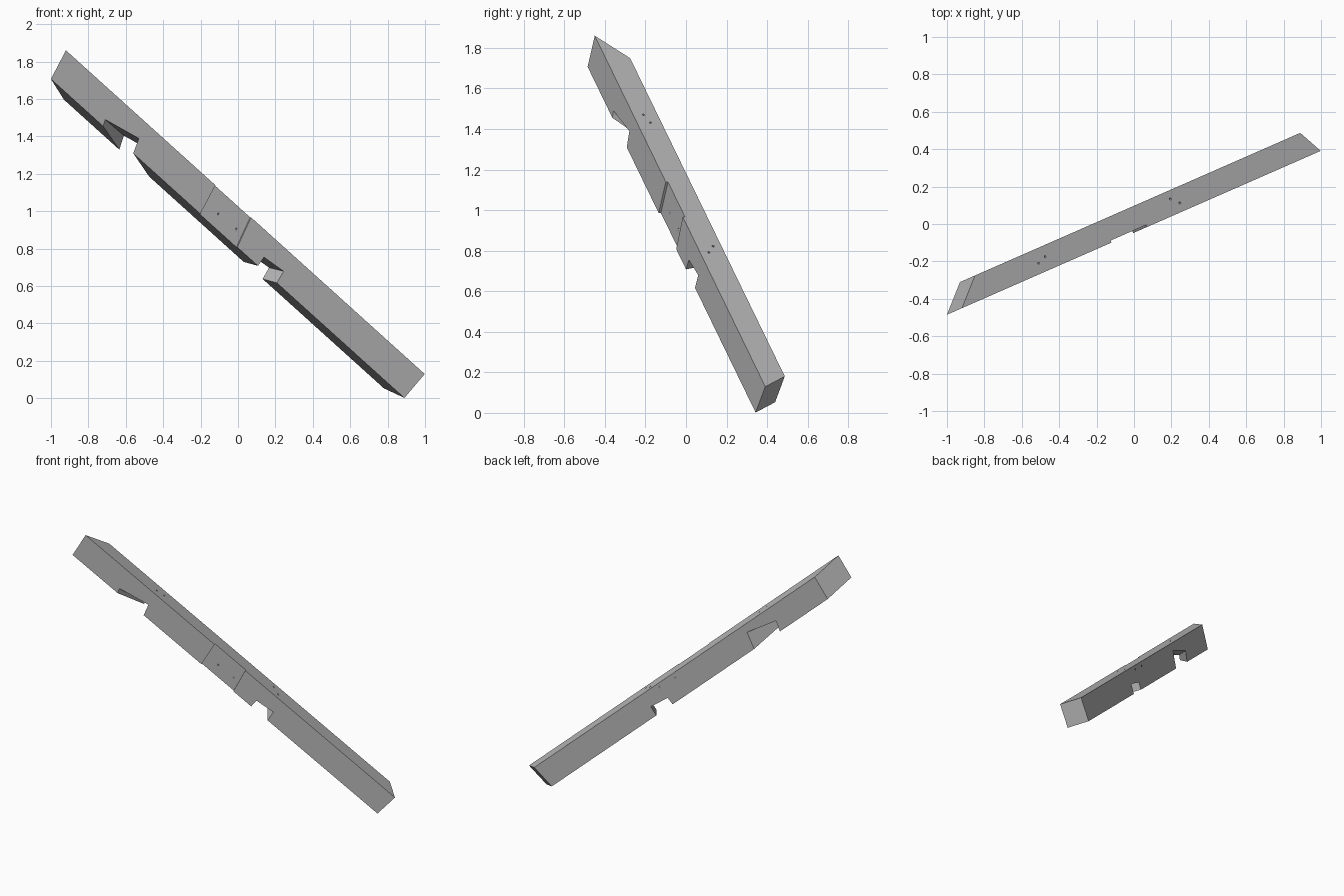
import bpy
import bmesh
import math
from mathutils import Matrix, Vector

if "Cube" in bpy.data.objects:
    bpy.data.objects.remove(bpy.data.objects["Cube"], do_unlink=True)

DEPTH, HEIGHT = 0.132, 0.174

# Beam frame: local x runs down the slope, y from top to underside, z front to back
back = Vector((-0.4015, 0.9159, 0)).normalized()
level = back.cross(Vector((0, 0, 1)))
along = (level * 0.771 - Vector((0, 0, 0.637))).normalized()
down = back.cross(along)
frame = Matrix((along, down, back)).transposed().to_4x4()
frame.translation = Vector((-0.92, -0.45, 1.86))

grey = bpy.data.materials.new("timber_grey")
grey.use_nodes = True
colour = (0.48, 0.48, 0.48, 1)
grey.diffuse_color = colour
grey.node_tree.nodes["Principled BSDF"].inputs["Base Color"].default_value = colour


def loft(name, first, second):
    """Closed solid between two matching loops."""
    bm = bmesh.new()
    a = [bm.verts.new(p) for p in first]
    b = [bm.verts.new(p) for p in second]
    bm.faces.new(a)
    bm.faces.new(b[::-1])
    for i in range(len(a)):
        j = (i + 1) % len(a)
        bm.faces.new((a[i], b[i], b[j], a[j]))
    bmesh.ops.recalc_face_normals(bm, faces=bm.faces)
    mesh = bpy.data.meshes.new(name)
    bm.to_mesh(mesh)
    bm.free()
    mesh.materials.append(grey)
    obj = bpy.data.objects.new(name, mesh)
    bpy.context.collection.objects.link(obj)
    obj.matrix_world = frame
    return obj


def cut_through(name, outline, skew, near=-0.05, far=DEPTH + 0.05):
    """Cutter swept from front to back along a skewed direction."""
    loops = [[(s + skew[0] * w, t + skew[1] * w, w) for s, t in outline]
             for w in (near, far)]
    return loft(name, *loops)


def circle(s, t, radius=0.006, sides=12):
    return [(s + radius * math.cos(i * math.tau / sides),
             t + radius * math.sin(i * math.tau / sides)) for i in range(sides)]


# Beam with compound mitred ends
beam = loft("rafter_beam",
            [(0, 0, 0), (2.717, 0, 0), (2.707, HEIGHT, 0), (0.03, HEIGHT, 0)],
            [(0.174, 0, DEPTH), (2.637, 0, DEPTH),
             (2.627, HEIGHT, DEPTH), (0.204, HEIGHT, DEPTH)])

# Skewed seats in the underside and shallow housing on the front
cutters = [
    cut_through("upper_seat_cutter",
                [(0.412, 0.139), (0.628, 0.092), (0.693, 0.30), (0.472, 0.30)],
                (1.39, -0.3)),
    cut_through("lower_seat_cutter",
                [(1.596, 0.116), (1.732, 0.101), (1.755, 0.28), (1.602, 0.28)],
                (-0.25, 0.02)),
    cut_through("front_housing_cutter",
                [(1.124, -0.05), (1.391, -0.05), (1.454, 0.23), (1.171, 0.23)],
                (0, 0), far=0.012),
]

# Slanted bolt holes from the housing to the back
for s, t in ((1.228, 0.112), (1.361, 0.107)):
    cutters.append(cut_through("side_hole_cutter", circle(s, t), (1.5, -0.62)))

# Bolt holes from the top down into the seats
for s, w in ((0.612, 0.055), (0.672, 0.073), (1.629, 0.087), (1.678, 0.048)):
    ring = circle(s, w)
    cutters.append(loft("top_hole_cutter", [(x, -0.03, z) for x, z in ring],
                        [(x, 0.135, z) for x, z in ring]))

for cutter in cutters:
    cutter.hide_render = True
    mod = beam.modifiers.new(cutter.name, "BOOLEAN")
    mod.operation = "DIFFERENCE"
    mod.solver = "EXACT"
    mod.object = cutter

# Bake the cuts and discard the cutters
bpy.context.view_layer.update()
graph = bpy.context.evaluated_depsgraph_get()
result = bpy.data.meshes.new_from_object(beam.evaluated_get(graph))
beam.modifiers.clear()
beam.data = result
for cutter in cutters:
    bpy.data.objects.remove(cutter, do_unlink=True)
